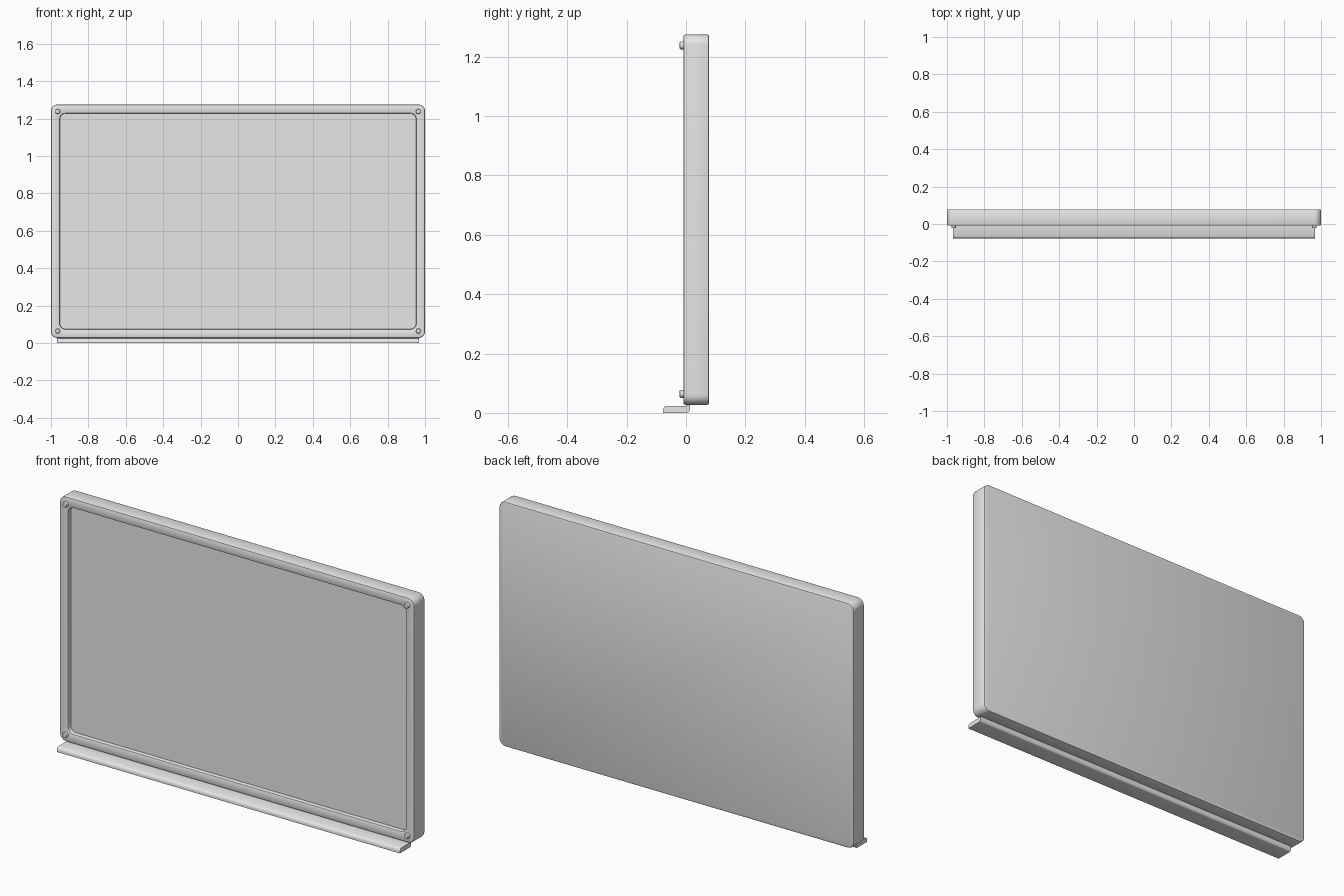
import bpy
import bmesh
from math import cos, sin, pi, radians

cube = bpy.data.objects.get("Cube")
if cube:
    bpy.data.objects.remove(cube, do_unlink=True)

grey = bpy.data.materials.new("light_grey")
grey.use_nodes = True
grey.diffuse_color = (0.8, 0.8, 0.8, 1)
grey.node_tree.nodes["Principled BSDF"].inputs["Base Color"].default_value = (0.8, 0.8, 0.8, 1)

WIDTH, HEIGHT, CENTRE_Z = 1.0, 0.624, 0.651   # half sizes of the board and its middle
FRONT, BACK, EDGE = -0.009, 0.078, 0.006


def rounded_ring(inset, y, radius, steps=8):
    """Points of a rounded rectangle facing the front."""
    points = []
    for corner, (sx, sz) in enumerate([(1, 1), (-1, 1), (-1, -1), (1, -1)]):
        cx = sx * (WIDTH - inset - radius)
        cz = sz * (HEIGHT - inset - radius) + CENTRE_Z
        for i in range(steps + 1):
            a = (corner + i / steps) * pi / 2
            points.append((cx + radius * cos(a), y, cz + radius * sin(a)))
    return points


def loft(name, rings):
    """Join equal rings of points into a closed skin with capped ends."""
    bm = bmesh.new()
    loops = [[bm.verts.new(p) for p in ring] for ring in rings]
    for a, b in zip(loops, loops[1:]):
        for i in range(len(a)):
            j = (i + 1) % len(a)
            bm.faces.new((a[i], a[j], b[j], b[i]))
    bm.faces.new(loops[0])
    bm.faces.new(loops[-1])
    bmesh.ops.recalc_face_normals(bm, faces=bm.faces)
    mesh = bpy.data.meshes.new(name)
    bm.to_mesh(mesh)
    bm.free()
    mesh.materials.append(grey)
    obj = bpy.data.objects.new(name, mesh)
    bpy.context.collection.objects.link(obj)
    bpy.ops.object.select_all(action="DESELECT")
    obj.select_set(True)
    bpy.context.view_layer.objects.active = obj
    bpy.ops.object.shade_smooth_by_angle(angle=radians(35))
    return obj


# Board: rounded back and front edges, raised rim, recessed panel
board = [(EDGE, BACK, 0.029), (EDGE * 0.3, BACK - EDGE * 0.3, 0.033),
         (0, BACK - EDGE, 0.035), (0, FRONT + EDGE, 0.035),
         (EDGE * 0.3, FRONT + EDGE * 0.3, 0.033), (EDGE, FRONT, 0.029),
         (0.042, FRONT, 0.035), (0.046, FRONT + 0.002, 0.032),
         (0.048, FRONT + EDGE, 0.03), (0.048, FRONT + 0.022, 0.03)]
loft("board_with_rim", [rounded_ring(*ring) for ring in board])

# Pen tray: rounded front top edge and rounded lower back edge
profile = [(-0.078, 0), (-0.078, 0.009), (-0.076, 0.016), (-0.072, 0.021), (-0.066, 0.024),
           (0.0, 0.024), (0.004, 0.028), (0.013, 0.028),
           (0.013, 0.011), (0.011, 0.005), (0.007, 0.001), (0.002, 0)]
loft("pen_tray", [[(x, y, z) for y, z in profile] for x in (-0.968, 0.968)])

# Corner screws: short heads with softened rims
for side, sx in (("right", -1), ("left", 1)):
    for level, z in (("lower", 0.064), ("upper", 1.238)):
        rings = []
        for y, r in ((FRONT + 0.002, 0.013), (-0.018, 0.013), (-0.021, 0.011), (-0.022, 0.008)):
            rings.append([(sx * 0.964 + r * cos(a * pi / 12), y, z + r * sin(a * pi / 12))
                          for a in range(24)])
        loft(f"{level}_{side}_screw", rings)
